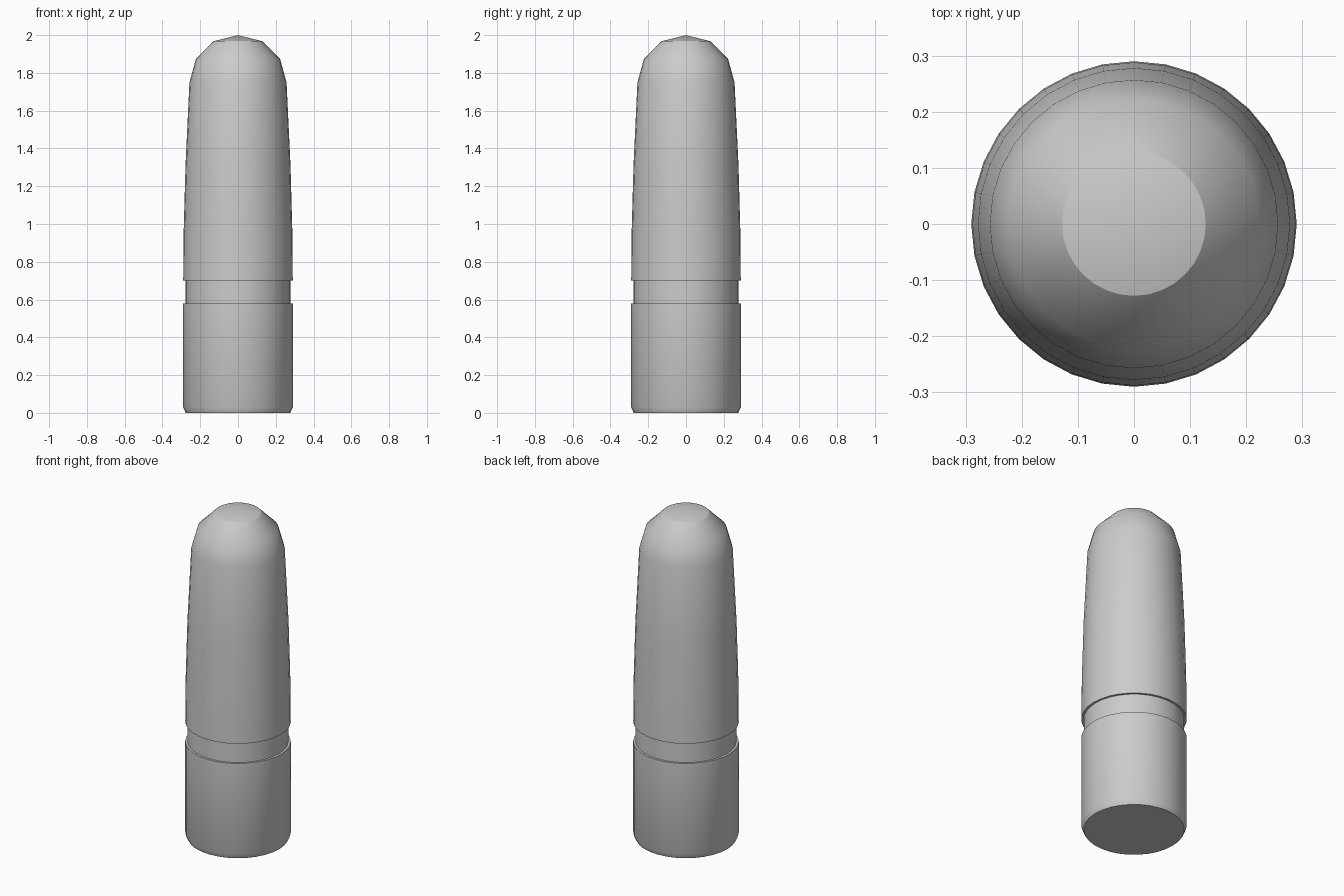
import bpy, bmesh, math

if "Cube" in bpy.data.objects:
    bpy.data.objects.remove(bpy.data.objects["Cube"])

SIDES = 32


def lathe(name, profile):
    """Revolve (radius, z) points around z; close both ends."""
    bm = bmesh.new()
    rings = []
    for r, z in profile:
        if r == 0:
            rings.append([bm.verts.new((0, 0, z))])
        else:
            rings.append([bm.verts.new((r * math.cos(2 * math.pi * i / SIDES),
                                        r * math.sin(2 * math.pi * i / SIDES), z))
                          for i in range(SIDES)])
    for a, b in zip(rings, rings[1:]):
        for i in range(SIDES):
            j = (i + 1) % SIDES
            if len(b) == 1:
                bm.faces.new((a[i], a[j], b[0]))
            else:
                bm.faces.new((a[i], a[j], b[j], b[i]))
    for ring in (rings[0], rings[-1]):
        if len(ring) > 1:
            bm.faces.new(ring)
    bmesh.ops.recalc_face_normals(bm, faces=bm.faces)
    mesh = bpy.data.meshes.new(name)
    bm.to_mesh(mesh)
    bm.free()
    obj = bpy.data.objects.new(name, mesh)
    bpy.context.collection.objects.link(obj)
    bpy.ops.object.select_all(action='DESELECT')
    obj.select_set(True)
    bpy.context.view_layer.objects.active = obj
    bpy.ops.object.shade_smooth_by_angle(angle=math.radians(30))
    return obj


# Straight base with a chamfered foot
lathe("base", [(0.277, 0), (0.29, 0.03), (0.29, 0.58)])

# Recessed band between base and cap
lathe("neck_band", [(0.277, 0.56), (0.277, 0.72)])

# Tapered cap with a faceted dome
lathe("cap", [(0.29, 0.70), (0.288, 0.95), (0.278, 1.31), (0.257, 1.75),
              (0.223, 1.873), (0.128, 1.968), (0, 2.0)])
